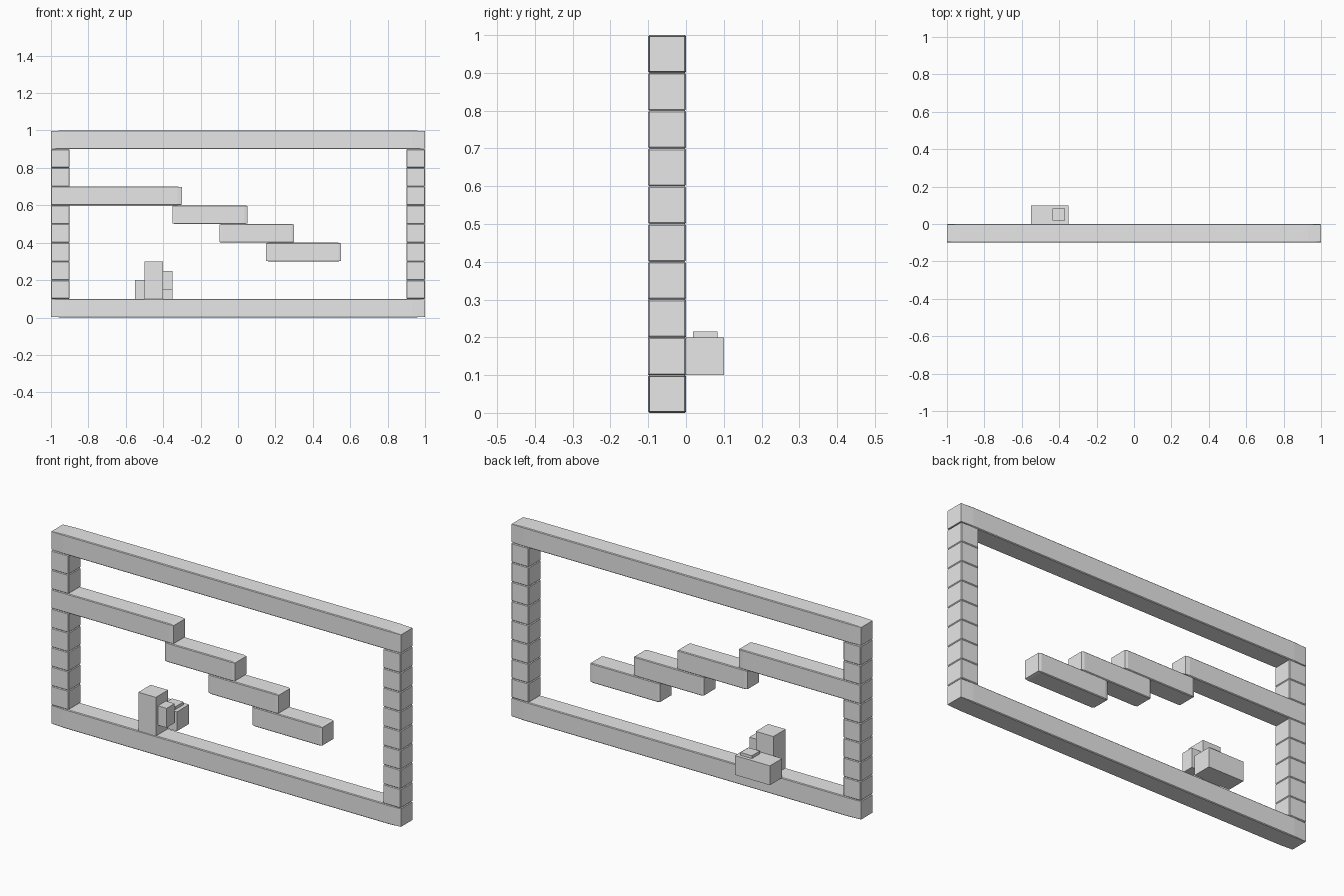
import bpy
import bmesh
from mathutils import Vector

cube = bpy.data.objects.get("Cube")
if cube:
    bpy.data.objects.remove(cube, do_unlink=True)

# One plain grey for everything
grey = bpy.data.materials.new("light_grey")
grey.use_nodes = True
grey.diffuse_color = (0.8, 0.8, 0.8, 1)
grey.node_tree.nodes["Principled BSDF"].inputs["Base Color"].default_value = (0.8, 0.8, 0.8, 1)

U = 0.1       # block size
BEVEL = 0.035  # chamfer as a fraction of each side


def box(name, low, high, bevel=0.0):
    """Box between two corners; the chamfer stretches with the box."""
    low, high = Vector(low), Vector(high)
    bm = bmesh.new()
    bmesh.ops.create_cube(bm, size=1)
    if bevel:
        bmesh.ops.bevel(bm, geom=bm.edges[:], offset=bevel, segments=1,
                        affect='EDGES', profile=0.5)
    bmesh.ops.scale(bm, vec=high - low, verts=bm.verts)
    mesh = bpy.data.meshes.new(name)
    bm.to_mesh(mesh)
    bm.free()
    mesh.materials.append(grey)
    obj = bpy.data.objects.new(name, mesh)
    obj.location = (low + high) / 2
    bpy.context.collection.objects.link(obj)
    return obj


def beam(name, x0, x1, z):
    return box(name, (x0, -U, z), (x1, 0, z + U), BEVEL)


# Floor and ceiling
beam("floor_beam", -1, 1, 0)
beam("ceiling_beam", -1, 1, 0.9)

# Stacked side walls
for i in range(1, 9):
    beam(f"right_wall_block_{i}", -1, -0.9, i * U)
    beam(f"left_wall_block_{i}", 0.9, 1, i * U)

# Ledge and descending steps
beam("upper_ledge", -1, -0.3, 0.6)
for i in range(3):
    x = -0.35 + 0.25 * i
    beam(f"step_{i + 1}", x, x + 0.4, 0.5 - i * U)

# Standing figure and the lying block behind it, each with a small face block
box("figure_body", (-0.5, -U, U), (-0.4, 0, 0.3))
box("figure_face", (-0.41, -0.083, 0.15), (-0.35, -0.018, 0.25))
box("lying_body", (-0.55, 0, U), (-0.35, U, 0.2))
box("lying_face", (-0.435, 0.018, 0.15), (-0.37, 0.083, 0.215))
